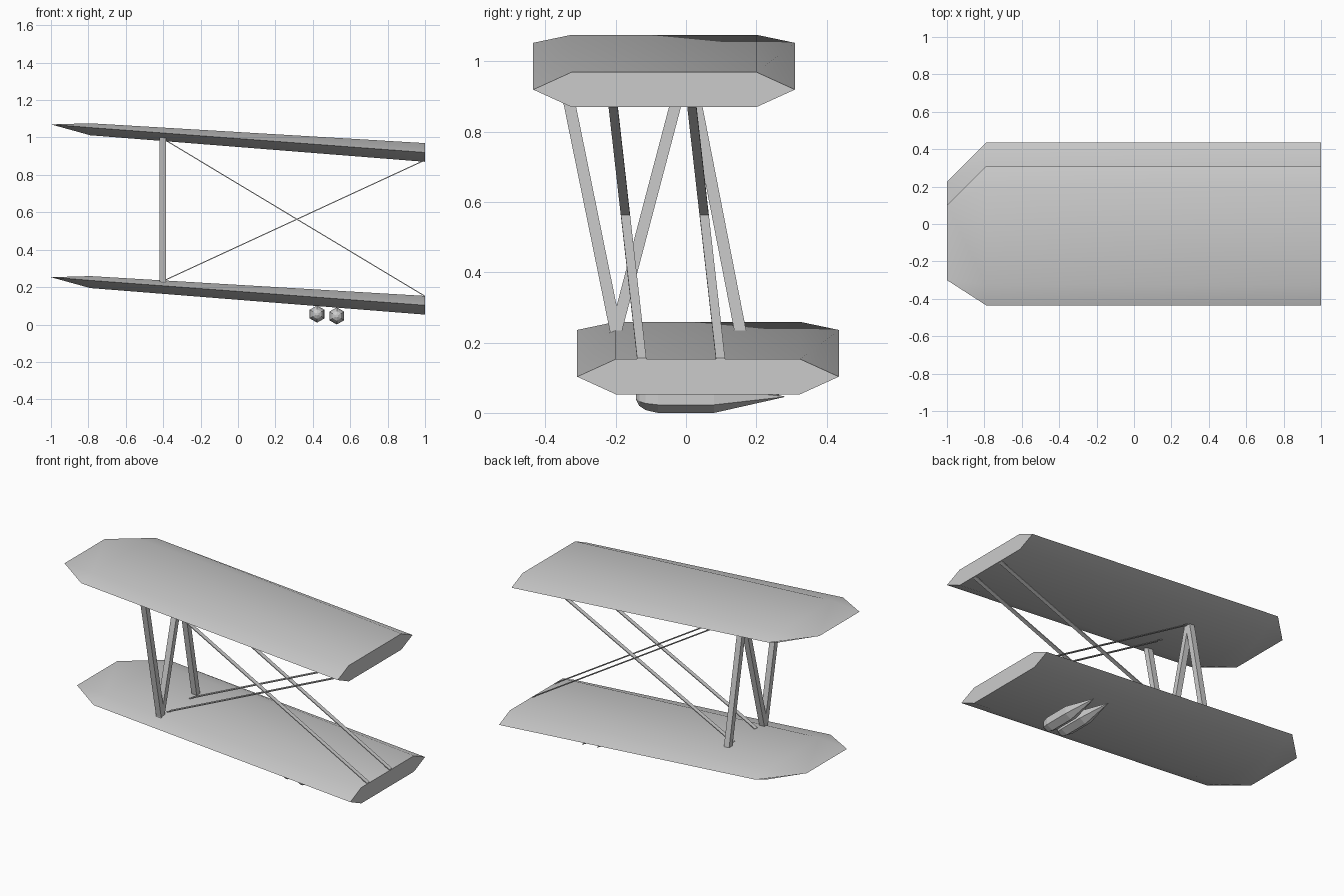
import bpy, bmesh, math
from mathutils import Vector

if "Cube" in bpy.data.objects:
    bpy.data.objects.remove(bpy.data.objects["Cube"])


def finish(name, bm, smooth=False):
    bmesh.ops.remove_doubles(bm, verts=bm.verts, dist=1e-5)
    bmesh.ops.recalc_face_normals(bm, faces=bm.faces)
    me = bpy.data.meshes.new(name)
    bm.to_mesh(me)
    bm.free()
    ob = bpy.data.objects.new(name, me)
    bpy.context.collection.objects.link(ob)
    if smooth:
        bpy.context.view_layer.objects.active = ob
        ob.select_set(True)
        bpy.ops.object.shade_smooth_by_angle(angle=math.radians(30))
        ob.select_set(False)
    return ob


def loft(name, rings, smooth=False):
    """Skin a row of equal-sized rings and cap both ends."""
    bm = bmesh.new()
    rows = [[bm.verts.new(p) for p in ring] for ring in rings]
    n = len(rows[0])
    for a, b in zip(rows, rows[1:]):
        for i in range(n):
            j = (i + 1) % n
            bm.faces.new((a[i], a[j], b[j], b[i]))
    bm.faces.new(rows[0])
    bm.faces.new(rows[-1])
    bmesh.ops.dissolve_degenerate(bm, edges=bm.edges, dist=1e-5)
    return finish(name, bm, smooth)


def section(x, top, mid, low, dy, dz):
    """Six-sided wing cross-section."""
    pts = [(-.435, mid), (-.325, top), (.2, top), (.31, mid), (.2, low), (-.325, low)]
    return [(x, y + dy, z + dz) for y, z in pts]


def wing(name, dy, dz):
    # the tip pinches to a flat, narrower edge
    tip = [(-1, y + dy, 1.07 + dz) for y in (-.3, -.3, .1, .1, .1, -.3)]
    loft(name, [section(1, .97, .92, .87, dy, dz),
                section(-.79, 1.076, 1.053, 1.012, dy, dz), tip], True)


def beam(name, p, q, u, v):
    """Bar from p to q with half-width vectors u and v."""
    u, v = Vector(u), Vector(v)
    loft(name, [[Vector(c) + u * a + v * b for a, b in ((-1, -1), (1, -1), (1, 1), (-1, 1))]
                for c in (p, q)])


# wings
wing("upper_wing", 0, 0)
wing("lower_wing", .125, -.817)

# struts between the wings
for i, (yt, yb) in enumerate([(-.357, -.196), (.004, -.204), (.004, .158)]):
    beam(f"wing_strut_{i + 1}", (-.402, yt, 1.005), (-.402, yb, .215), (.018, 0, 0), (0, .017, 0))

# crossed flat bracing wires, front and rear pair
for side, y0 in (("front", -.207), ("rear", .017)):
    for kind, zo, zi in (("flying", .235, .878), ("landing", .99, .153)):
        ends = [(x, y0 + (.87 - z) * .113, z) for x, z in ((-.395, zo), (.997, zi))]
        beam(f"{side}_{kind}_wire", *ends, (0, .013, 0), (0, 0, .003))

# six-sided bombs under the lower wing
profile = [(-.142, .008), (-.133, .026), (-.115, .038), (-.08, .046), (.08, .046), (.28, .001)]
for i, (x, z) in enumerate([(.423, .056), (.528, .046)]):
    loft(f"bomb_{i + 1}", [[(x + r * math.sin(k * math.pi / 3), y, z + r * math.cos(k * math.pi / 3))
                            for k in range(6)] for y, r in profile])
